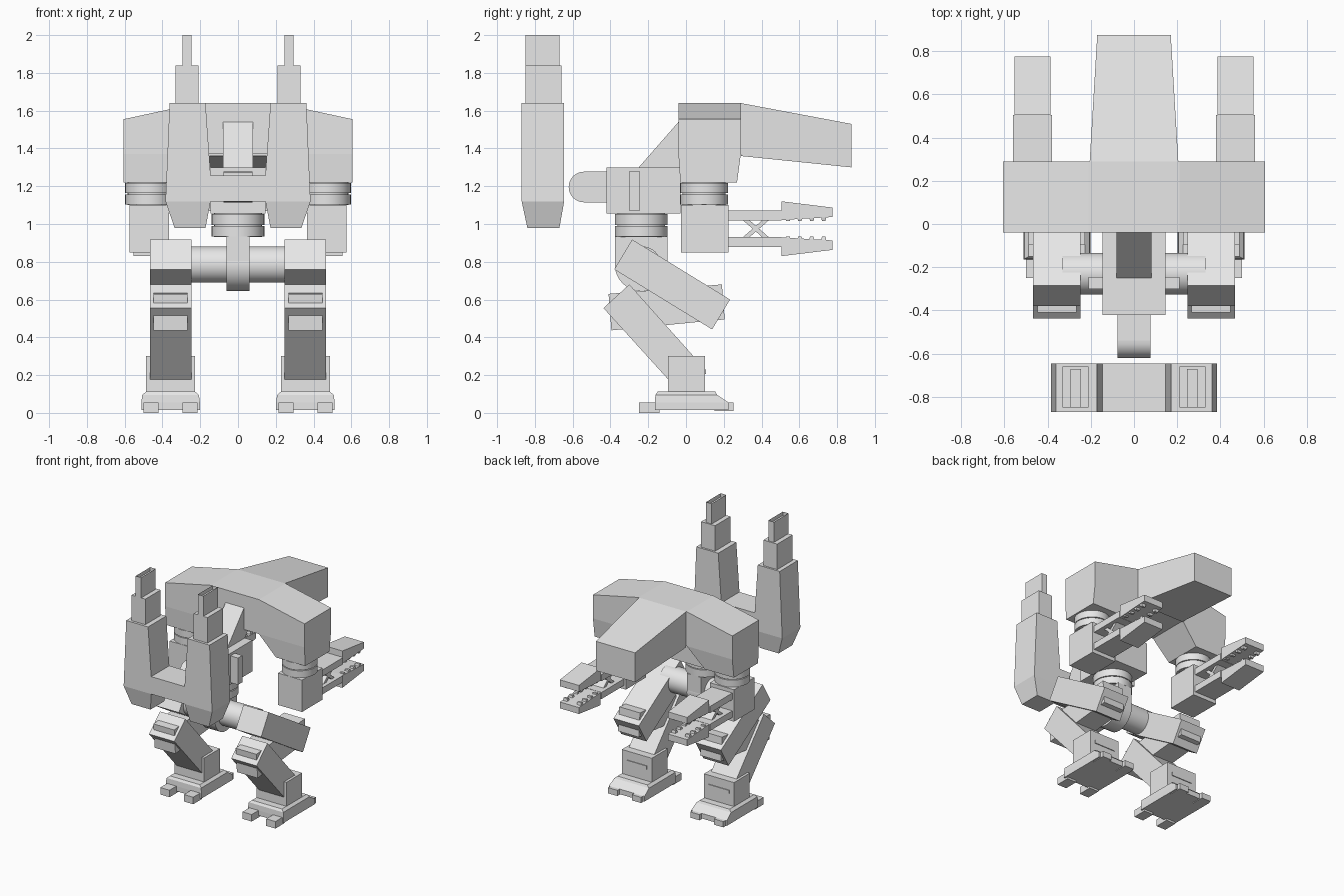
import bpy, bmesh, math
from mathutils import Vector, Matrix

if "Cube" in bpy.data.objects:
    bpy.data.objects.remove(bpy.data.objects["Cube"])

grey = bpy.data.materials.new("light_grey")
grey.diffuse_color = (0.8, 0.8, 0.8, 1)
grey.use_nodes = True
grey.node_tree.nodes["Principled BSDF"].inputs["Base Color"].default_value = grey.diffuse_color


def finish(name, bm, mirror=False):
    bmesh.ops.recalc_face_normals(bm, faces=bm.faces)
    me = bpy.data.meshes.new(name)
    bm.to_mesh(me)
    bm.free()
    me.materials.append(grey)
    ob = bpy.data.objects.new(name, me)
    bpy.context.collection.objects.link(ob)
    if mirror:
        ob.modifiers.new("mirror", 'MIRROR').use_mirror_merge = False
    return ob


def loft(bm, a, b):
    """Closed solid between two loops of equal length."""
    va, vb = [bm.verts.new(p) for p in a], [bm.verts.new(p) for p in b]
    n = len(va)
    bm.faces.new(va)
    top = bm.faces.new(vb)
    for i in range(n):
        j = (i + 1) % n
        bm.faces.new((va[i], va[j], vb[j], vb[i]))
    return top


def rect(x0, x1, y0, y1, z):
    return [(x0, y0, z), (x1, y0, z), (x1, y1, z), (x0, y1, z)]


def frustum(name, r0, z0, r1, z1, mirror=False):
    bm = bmesh.new()
    loft(bm, rect(*r0, z0), rect(*r1, z1))
    return finish(name, bm, mirror)


def box(name, x0, x1, y0, y1, z0, z1, mirror=False):
    return frustum(name, (x0, x1, y0, y1), z0, (x0, x1, y0, y1), z1, mirror)


def side_prism(name, pts, x0, x1, mirror=False):
    """Profile in y,z extruded along x."""
    bm = bmesh.new()
    loft(bm, [(x0, y, z) for y, z in pts], [(x1, y, z) for y, z in pts])
    return finish(name, bm, mirror)


def front_prism(name, pts, y0, y1):
    """Profile in x,z extruded along y."""
    bm = bmesh.new()
    loft(bm, [(x, y0, z) for x, z in pts], [(x, y1, z) for x, z in pts])
    return finish(name, bm)


def cylinder(name, c, r, length, axis='Z', mirror=False):
    bm = bmesh.new()
    rot = Matrix.Rotation(math.pi / 2, 4, 'Y') if axis == 'X' else Matrix()
    bmesh.ops.create_cone(bm, cap_ends=True, segments=32, radius1=r, radius2=r,
                          depth=length, matrix=Matrix.Translation(c) @ rot)
    for f in bm.faces:
        f.smooth = len(f.verts) == 4
    return finish(name, bm, mirror)


def swivel(name, x, y, r, z0, z1, mirror=False):
    """Two stacked discs with a narrow groove."""
    h, g = (z1 - z0) / 2, 0.006
    cylinder(name + "_core", (x, y, (z0 + z1) / 2), r * 0.9, z1 - z0, 'Z', mirror)
    for i, zc in enumerate((z0 + h / 2, z1 - h / 2)):
        cylinder(f"{name}_disc_{i}", (x, y, zc), r, h - g, 'Z', mirror)


# Upper hull: arched top, tapered shoulders and tail
half = [(0.21, 1.64), (0.605, 1.555), (0.605, 1.37)]
front_prism("hull", half + [(-x, z) for x, z in reversed(half)], -0.04, 0.29)
frustum("shoulder", (0.35, 0.605, -0.03, 0.27), 1.22, (0.21, 0.605, -0.04, 0.29), 1.37, True)
bm = bmesh.new()
loft(bm, [(-0.205, 0.29, 1.36), (0.205, 0.29, 1.36), (0.205, 0.29, 1.64), (-0.205, 0.29, 1.64)],
     [(-0.17, 0.875, 1.30), (0.17, 0.875, 1.30), (0.17, 0.875, 1.53), (-0.17, 0.875, 1.53)])
finish("tail", bm)

# Neck, central body and rounded snout
side_prism("neck", [(-0.25, 1.30), (-0.04, 1.54), (0.06, 1.40), (-0.03, 1.30)], -0.08, 0.08)
box("body", -0.145, 0.145, -0.42, -0.03, 1.055, 1.30)
box("body_side_plate", 0.14, 0.21, -0.30, -0.245, 1.07, 1.28, True)
arc = [(-0.54 - 0.081 * math.sin(math.pi * i / 16), 1.196 + 0.081 * math.cos(math.pi * i / 16))
       for i in range(17)]
snout = side_prism("snout", [(-0.41, 1.277)] + arc + [(-0.41, 1.115)], -0.077, 0.077)
for p in snout.data.polygons:
    p.use_smooth = len(p.vertices) == 4 and p.center.y < -0.54

# Floating U-shaped front frame with stepped tower tips
F, B = -0.87, -0.645
bm = bmesh.new()
upper = [(0.362, 1.64), (0.384, 1.12), (0.145, 1.12), (0.145, 1.257), (0.172, 1.64)]
loft(bm, [(x, F, z) for x, z in upper], [(x, B, z) for x, z in upper])
finish("frame_column", bm, True)
frustum("frame_column_foot", (0.172, 0.336, -0.84, -0.67), 0.98, (0.145, 0.384, F, B), 1.12, True)
box("frame_crossbar", -0.145, 0.145, F, B, 1.12, 1.257)
box("tower_middle", 0.21, 0.33, -0.85, -0.66, 1.64, 1.84, True)
bm = bmesh.new()
top = loft(bm, rect(0.246, 0.294, -0.85, -0.67, 1.84), rect(0.246, 0.294, -0.85, -0.67, 2.0))
bmesh.ops.inset_region(bm, faces=[top], thickness=0.014)
for v in top.verts:
    v.co.z -= 0.03
finish("tower_tip", bm, True)

# Arms: swivel, forearm and toothed pincers
AX = 0.47
swivel("shoulder_swivel", AX, 0.096, 0.127, 1.10, 1.22, True)
box("forearm", AX - 0.105, AX + 0.105, -0.027, 0.225, 0.85, 1.10, True)
CZ = 0.975
for label, s in (("upper", 1), ("lower", -1)):
    def z(d):
        return CZ + s * d
    box(f"{label}_claw_bar", AX - 0.09, AX + 0.09, 0.22, 0.505, z(0.044), z(0.096), True)
    side_prism(f"{label}_pincer", [(0.505, z(0.145)), (0.775, z(0.112)),
               (0.775, z(0.062)), (0.505, z(0.046))], AX - 0.083, AX + 0.083, True)
    for i in range(4):
        y = 0.525 + i * 0.063
        for x in (AX - 0.06, AX + 0.06):
            frustum(f"{label}_tooth", (x - 0.015, x + 0.015, y + 0.006, y + 0.024), z(0.04),
                    (x - 0.02, x + 0.02, y, y + 0.03), z(0.065), True)
    # crossed brace strut
    side_prism(f"{label}_claw_brace", [(0.30, z(0.046)), (0.335, z(0.046)),
               (0.44, z(-0.046)), (0.405, z(-0.046))], AX - 0.06, AX + 0.06, True)

# Waist and hip
HY, HZ = -0.237, 0.785
swivel("waist_swivel", 0, HY, 0.14, 0.93, 1.055)
box("waist_stem", -0.062, 0.062, HY - 0.138, HY + 0.138, HZ, 0.935)
cylinder("hip_hub", (0, HY, HZ), 0.14, 0.124, 'X')
cylinder("hip_axle", (0, -0.23, HZ), 0.096, 0.66, 'X')

# Legs
LX = 0.357
side_prism("thigh", [(-0.285, 0.918), (0.233, 0.60), (0.138, 0.442), (-0.38, 0.76)],
           LX - 0.11, LX + 0.11, True)
side_prism("knee_block", [(-0.41, 0.63), (0.19, 0.68), (0.205, 0.495), (-0.395, 0.437)],
           LX - 0.09, LX + 0.09, True)
side_prism("shin", [(-0.30, 0.68), (-0.437, 0.555), (-0.095, 0.178), (0.04, 0.30)],
           LX - 0.11, LX + 0.11, True)
box("ankle", LX - 0.13, LX + 0.13, -0.095, 0.10, 0.10, 0.30, True)
box("heel_strip", LX - 0.09, LX + 0.09, 0.09, 0.106, 0.205, 0.23, True)

# Feet with toes at the corners
fr = (LX - 0.155, LX + 0.155, -0.165, 0.225)
box("foot_base", *fr, 0.015, 0.055, True)
frustum("foot_middle", fr, 0.055, (LX - 0.15, LX + 0.15, -0.162, 0.165), 0.095, True)
frustum("foot_top", (LX - 0.15, LX + 0.15, -0.162, 0.165), 0.095,
        (LX - 0.13, LX + 0.13, -0.15, 0.155), 0.112, True)
for x in (LX - 0.103, LX + 0.103):
    box("front_toe", x - 0.04, x + 0.04, -0.25, -0.14, 0.0, 0.055, True)
    box("back_toe", x - 0.04, x + 0.04, 0.15, 0.252, 0.01, 0.055, True)
